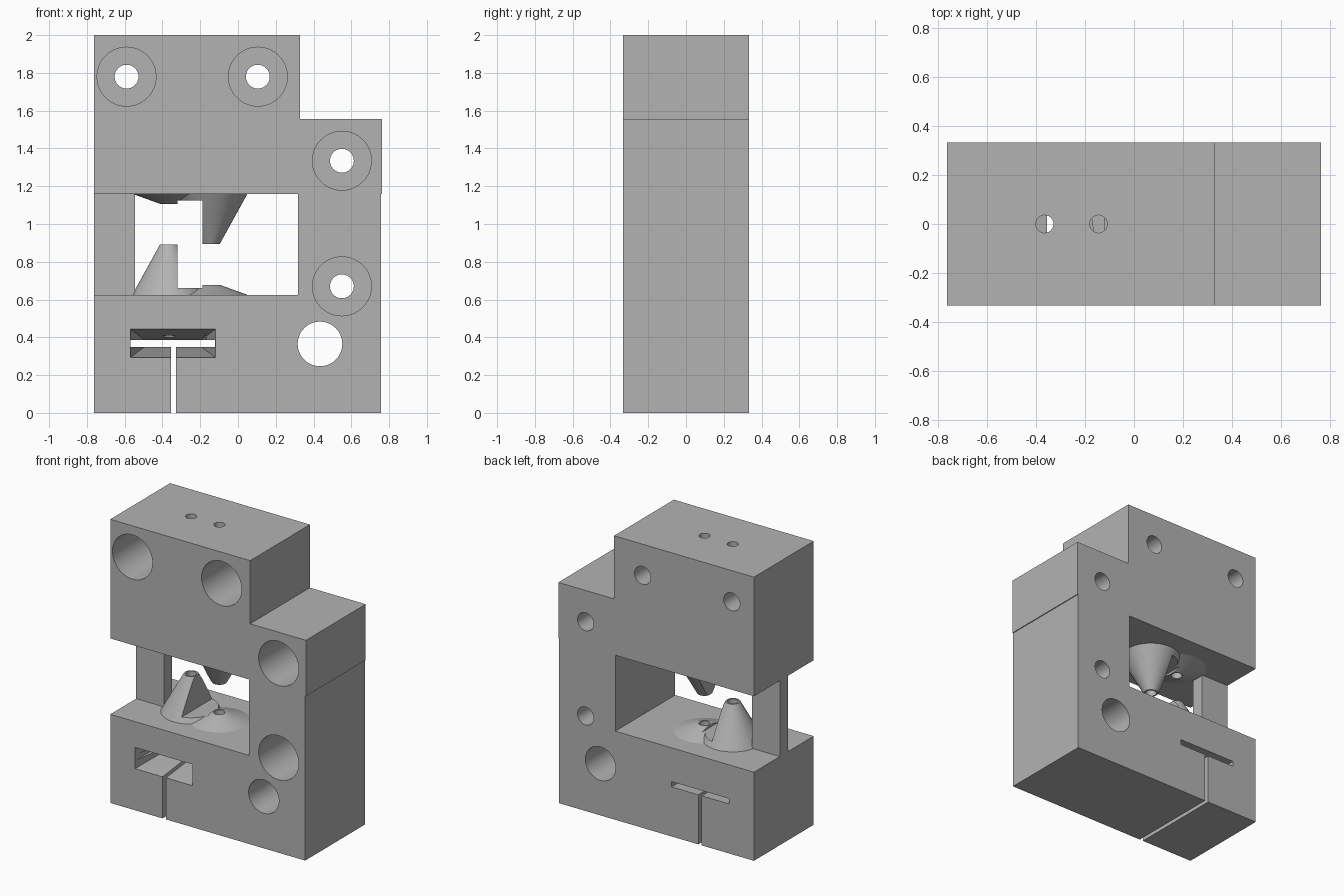
import bpy, bmesh, math
from mathutils import Matrix, Vector

if "Cube" in bpy.data.objects:
    bpy.data.objects.remove(bpy.data.objects["Cube"], do_unlink=True)

DEPTH = 0.333                       # half depth of the block
FLOOR, CEIL = 0.625, 1.16           # window bottom and top
MID_X, MID_Z = -0.255, (FLOOR + CEIL) / 2

grey = bpy.data.materials.new("plain_grey")
grey.use_nodes = True
grey.diffuse_color = (0.45, 0.45, 0.45, 1)
grey.node_tree.nodes["Principled BSDF"].inputs["Base Color"].default_value = (0.45, 0.45, 0.45, 1)


def finish(name, bm):
    bmesh.ops.recalc_face_normals(bm, faces=bm.faces)
    mesh = bpy.data.meshes.new(name)
    bm.to_mesh(mesh)
    bm.free()
    mesh.materials.append(grey)
    obj = bpy.data.objects.new(name, mesh)
    bpy.context.collection.objects.link(obj)
    return obj


def box(name, x0, x1, y0, y1, z0, z1):
    bm = bmesh.new()
    bmesh.ops.create_cube(bm, size=1)
    for v in bm.verts:
        v.co = Vector(((x0, x1)[v.co.x > 0], (y0, y1)[v.co.y > 0], (z0, z1)[v.co.z > 0]))
    return finish(name, bm)


def frustum(name, start, end, r0, r1):
    a, b = Vector(start), Vector(end)
    turn = Vector((0, 0, 1)).rotation_difference(b - a).to_matrix().to_4x4()
    bm = bmesh.new()
    bmesh.ops.create_cone(bm, cap_ends=True, segments=64, radius1=r0, radius2=r1,
                          depth=(b - a).length,
                          matrix=Matrix.Translation((a + b) / 2) @ turn)
    return finish(name, bm)


def combine(body, tool, operation):
    mod = body.modifiers.new(tool.name, "BOOLEAN")
    mod.operation, mod.solver, mod.object = operation, "EXACT", tool
    bpy.context.view_layer.objects.active = body
    bpy.ops.object.modifier_apply(modifier=mod.name)
    bpy.data.objects.remove(tool, do_unlink=True)


def cut(tool):
    combine(body, tool, "DIFFERENCE")


# Stepped block
outline = [(-0.763, 0), (0.757, 0), (0.757, CEIL), (0.763, CEIL),
           (0.763, 1.555), (0.328, 1.555), (0.328, 2), (-0.763, 2)]
bm = bmesh.new()
face = bm.faces.new([bm.verts.new((x, -DEPTH, z)) for x, z in outline])
side = bmesh.ops.extrude_face_region(bm, geom=[face])["geom"]
bmesh.ops.translate(bm, vec=(0, 2 * DEPTH, 0),
                    verts=[g for g in side if isinstance(g, bmesh.types.BMVert)])
body = finish("holder_block", bm)

# Window, open at one end except for a thin pillar
cut(box("window", -0.545, 0.318, -1, 1, FLOOR, CEIL))
cut(box("pillar_front_gap", -1, -0.5, -1, -0.045, FLOOR, CEIL))
cut(box("pillar_back_gap", -1, -0.5, 0.045, 1, FLOOR, CEIL))

# Tall and low cones, repeated upside down on the ceiling
for flip in (1, -1):
    for name, dx, height, sink in (("tall_cone", -0.11, 0.267, 0.02),
                                   ("low_cone", 0.11, 0.053, 0.008)):
        x = MID_X + flip * dx
        base = MID_Z - flip * (MID_Z - FLOOR + sink)
        tip = MID_Z - flip * (MID_Z - FLOOR - height)
        flare = 0.195 + sink * 0.147 / height
        combine(body, frustum(name, (x, 0, base), (x, 0, tip), flare, 0.048), "UNION")

# Clearance between the cones, and the wire channels through them
cut(box("cone_clearance", MID_X - 0.066, MID_X + 0.066, -0.3, 0.3, FLOOR + 0.036, CEIL - 0.036))
for x in (MID_X - 0.11, MID_X + 0.11):
    cut(frustum("wire_channel", (x, 0, 0.37), (x, 0, 2.2), 0.036, 0.036))

# Counterbored screw holes
for x, z in ((-0.59, 1.78), (0.105, 1.78), (0.55, 1.335), (0.55, 0.67)):
    cut(frustum("screw_hole", (x, -1, z), (x, 1, z), 0.063, 0.063))
    cut(frustum("counterbore", (x, -1, z), (x, 0.13, z), 0.156, 0.156))

# Plain through hole
cut(frustum("pivot_hole", (0.434, -1, 0.365), (0.434, 1, 0.365), 0.118, 0.118))

# Flared slot with a slit down to the base
SX, SZ = -0.345, 0.368
bm = bmesh.new()
for y, w, h in ((-DEPTH - 0.01, 0.2265, 0.076), (0.167, 0.15, 0.0175)):
    for sx in (-1, 1):
        for sz in (-1, 1):
            bm.verts.new((SX + sx * w, y, SZ + sz * h))
bmesh.ops.convex_hull(bm, input=bm.verts)
cut(finish("slot_funnel", bm))
cut(box("thin_slot", SX - 0.224, SX + 0.224, -1, 1, SZ - 0.0185, SZ + 0.0185))
cut(box("base_slit", -0.356, -0.329, -1, 1, -0.1, SZ))

# Smooth curved walls, keep crisp edges
bpy.ops.object.select_all(action="DESELECT")
body.select_set(True)
bpy.context.view_layer.objects.active = body
bpy.ops.object.shade_smooth_by_angle(angle=math.radians(15))
